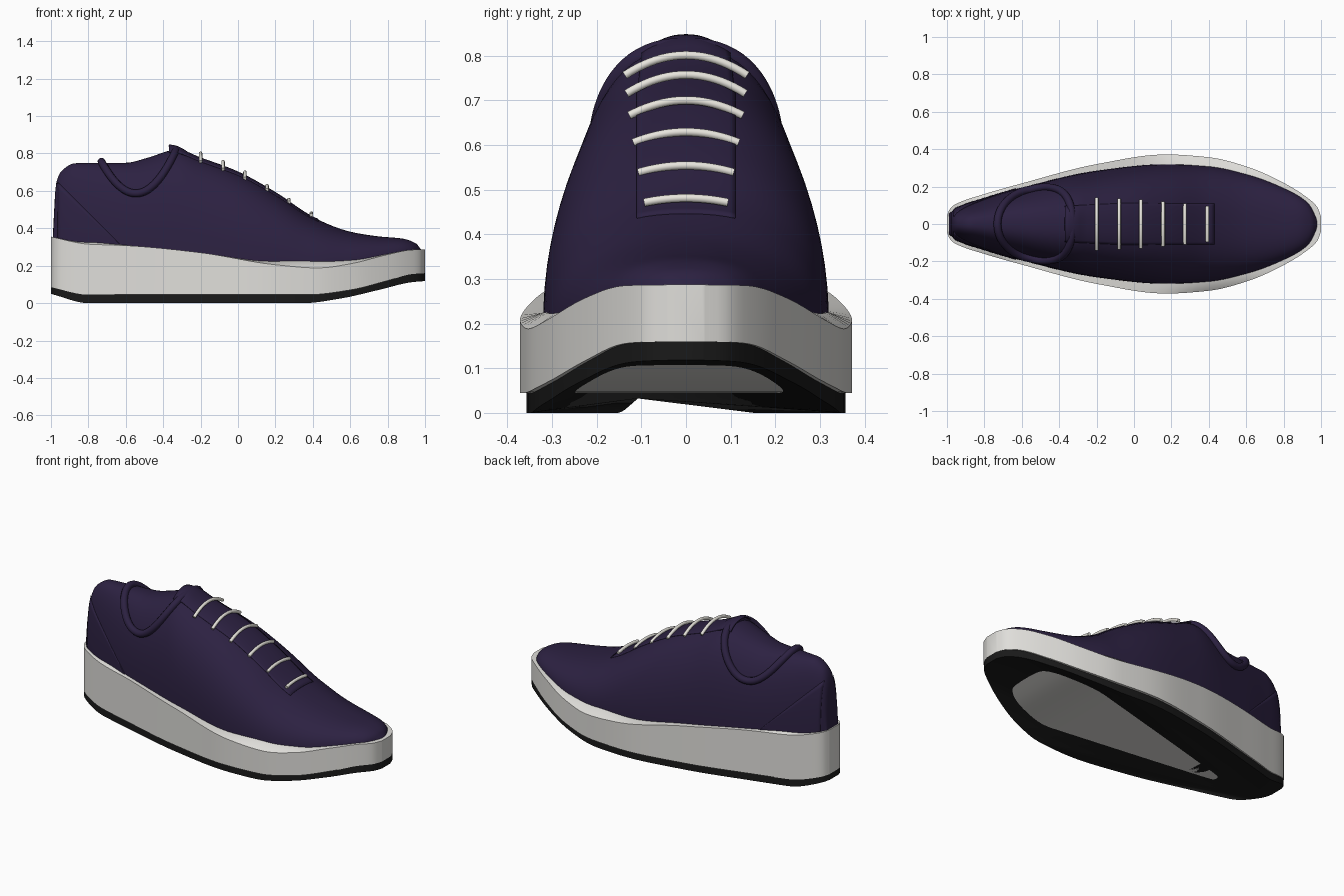
import bpy, bmesh, math

cube = bpy.data.objects.get("Cube")
if cube:
    bpy.data.objects.remove(cube, do_unlink=True)


def material(name, rgb):
    m = bpy.data.materials.new(name)
    m.use_nodes = True
    m.diffuse_color = (*rgb, 1)
    m.node_tree.nodes["Principled BSDF"].inputs["Base Color"].default_value = (*rgb, 1)
    return m


PURPLE = material("purple_fabric", (.025, .015, .053))
WHITE = material("off_white_rubber", (.74, .73, .7))
LACE = material("lace_white", (.8, .78, .72))
BLACK = material("black_rubber", (.01, .01, .01))


def profile(*pts):
    """Smooth curve through points that does not overshoot."""
    slopes = [(b[1] - a[1]) / (b[0] - a[0]) for a, b in zip(pts, pts[1:])]
    tang = [slopes[0]]
    for s, t in zip(slopes, slopes[1:]):
        tang.append(2 * s * t / (s + t) if s * t > 0 else 0)
    tang.append(slopes[-1])

    def value(x):
        x = min(max(x, pts[0][0]), pts[-1][0])
        i = 0
        while i < len(pts) - 2 and x > pts[i + 1][0]:
            i += 1
        h = pts[i + 1][0] - pts[i][0]
        t = (x - pts[i][0]) / h
        ease = t * t * (3 - 2 * t)
        return (pts[i][1] * (1 - ease) + pts[i + 1][1] * ease
                + h * t * (1 - t) * (tang[i] * (1 - t) - tang[i + 1] * t))
    return value


def spread(a, b, n):
    """Stations packed towards both ends."""
    return [(a + b) / 2 - (b - a) / 2 * math.cos(math.pi * i / n) for i in range(n + 1)]


def loft(name, rows, mat, closed=True, thick=0, angle=40, fan=False):
    """Skin rows of points; closed rows are capped, open rows become a thin sheet."""
    bm = bmesh.new()
    grid = [[bm.verts.new(p) for p in row] for row in rows]
    n = len(rows[0])
    for a, b in zip(grid, grid[1:]):
        for j in range(n if closed else n - 1):
            k = (j + 1) % n
            bm.faces.new((a[j], a[k], b[k], b[j]))
    if closed:
        bm.faces.new(grid[0])
        end = grid[-1]
        if fan:
            for p, q in zip(end[1:], end[2:]):
                bm.faces.new((end[0], p, q))
        else:
            bm.faces.new(end)
    bmesh.ops.recalc_face_normals(bm, faces=bm.faces)
    mesh = bpy.data.meshes.new(name)
    bm.to_mesh(mesh)
    bm.free()
    mesh.materials.append(mat)
    ob = bpy.data.objects.new(name, mesh)
    bpy.context.collection.objects.link(ob)
    if thick:
        mod = ob.modifiers.new("thickness", "SOLIDIFY")
        mod.thickness, mod.offset = thick, 0
    bpy.ops.object.select_all(action="DESELECT")
    ob.select_set(True)
    bpy.context.view_layer.objects.active = ob
    bpy.ops.object.shade_smooth_by_angle(angle=math.radians(angle))


def tube(name, pts, radius, mat, cyclic=False):
    cu = bpy.data.curves.new(name, "CURVE")
    cu.dimensions = "3D"
    cu.bevel_depth, cu.bevel_resolution, cu.use_fill_caps = radius, 3, True
    sp = cu.splines.new("POLY")
    sp.points.add(len(pts) - 1)
    for q, p in zip(sp.points, pts):
        q.co = (*p, 1)
    sp.use_cyclic_u = cyclic
    sp.use_smooth = True
    cu.materials.append(mat)
    bpy.context.collection.objects.link(bpy.data.objects.new(name, cu))


# Profiles along the length
sole_width = profile((-1, .045), (-.985, .08), (-.95, .108), (-.8, .16), (-.6, .217), (-.2, .32),
                     (.17, .372), (.4, .357), (.6, .308), (.8, .22), (.93, .138), (.98, .09), (1, .04))
rim = profile((-1, .355), (-.8, .315), (-.6, .308), (-.2, .27), (.2, .205), (.43, .188),
              (.6, .21), (.8, .26), (.93, .285), (1, .287))
seam = profile((-1, .085), (-.8, .045), (.38, .045), (.6, .07), (.8, .12), (.93, .155), (1, .16))
ground = profile((-1, .05), (-.8, 0), (.35, 0), (.55, .025), (.75, .07), (.93, .112), (1, .118))
upper_width = profile((-.99, .055), (-.95, .085), (-.8, .137), (-.6, .195), (-.2, .285),
                      (.17, .32), (.4, .31), (.6, .268), (.8, .193), (.93, .115), (.98, .03))
upper_top = profile((-.99, .36), (-.973, .64), (-.94, .71), (-.87, .748), (-.6, .75), (-.48, .778),
                    (-.33, .82), (-.2, .775), (0, .7), (.2, .59), (.4, .46), (.6, .382),
                    (.75, .357), (.88, .345), (.95, .32), (.98, .285))
POWER = 2.4


def base(x):
    return rim(x) - .02


def side_y(x, z):
    f = min(max((z - base(x)) / (upper_top(x) - base(x)), 0), 1)
    return upper_width(x) * (1 - f ** POWER) ** (1 / POWER)


def top_z(x, y):
    f = min(abs(y) / upper_width(x), 1)
    return base(x) + (upper_top(x) - base(x)) * (1 - f ** POWER) ** (1 / POWER)


# Tread: outline ring with a hollowed underside fanned from the heel
stations = spread(-1, 1, 64)
outline = [(x, -.96 * sole_width(x)) for x in stations]
outline += [(x, -y) for x, y in reversed(outline)]
outline = outline[7:] + outline[:7]
loft("tread", [[(x, y, h(x)) for x, y in outline] for h in (seam, ground)], BLACK, fan=True)

# Midsole with a raised inner bed
midsole = []
for x in stations:
    w = sole_width(x)
    bed = rim(x) + .035 * math.exp(-((x - .4) / .25) ** 2) + .012 * math.exp(-((x + .75) / .12) ** 2)
    midsole.append([(x, -w, seam(x)), (x, -w, rim(x)), (x, -w * .87, bed),
                    (x, w * .87, bed), (x, w, rim(x)), (x, w, seam(x))])
loft("midsole", midsole, WHITE)

# Upper: superellipse sections
upper = []
for x in spread(-.99, .98, 80):
    row = []
    for i in range(41):
        a = math.pi * i / 40
        c, s = math.cos(a), max(math.sin(a), 0)
        y = math.copysign(abs(c) ** (2 / POWER), c) * upper_width(x)
        row.append((x, y, base(x) + (upper_top(x) - base(x)) * s ** (2 / POWER)))
    upper.append(row)
loft("upper", upper, PURPLE, angle=60)

# Lacing panel, lifted at the collar end
panel = []
for i in range(41):
    x = -.37 + .8 * i / 40
    half = .095 + .015 * min(i / 15, 1)
    lift = .03 * max(0, 1 - i / 5)
    panel.append([(x, half * j / 8, top_z(x, half * j / 8) + lift * (1 - .6 * (j / 8) ** 2))
                  for j in range(-8, 9)])
loft("lacing_panel", panel, PURPLE, closed=False, thick=.007)

# Heel counters on both sides, cut on a diagonal
for name, side in (("left", 1), ("right", -1)):
    rows = []
    for i in range(25):
        x = -.962 + .34 * i / 24
        high = .645 - .34 * i / 24
        zs = [base(x) + (high - base(x)) * j / 10 for j in range(11)]
        rows.append([(x, side * side_y(x, z), z) for z in zs])
    loft(name + "_heel_counter", rows, PURPLE, closed=False, thick=.007)

# Padded collar ring, lying on the upper's surface
ring = []
for i in range(96):
    a = math.tau * i / 96
    c, s = math.cos(a), math.sin(a)
    x, z = -.53 + .2 * c, .788 + .032 * c - .2 * s * s
    y = max(.185 * abs(s), side_y(x, z) + .01 * abs(s))
    ring.append((x, math.copysign(y, s) if i % 48 else 0, z))
tube("collar_ring", ring, .021, PURPLE, cyclic=True)

# Laces: arched rods with x, half width, middle height and drop
laces = ((-.2, .137, .801, .045), (-.08, .133, .757, .042), (.037, .127, .7, .034),
         (.155, .118, .629, .024), (.272, .107, .554, .016), (.392, .094, .481, .01))
for n, (x, half, mid, drop) in enumerate(laces):
    pts = [(x, half * j / 10, mid - drop * (j / 10) ** 2) for j in range(-10, 11)]
    tube("lace_" + str(n + 1), pts, .0095, LACE)
